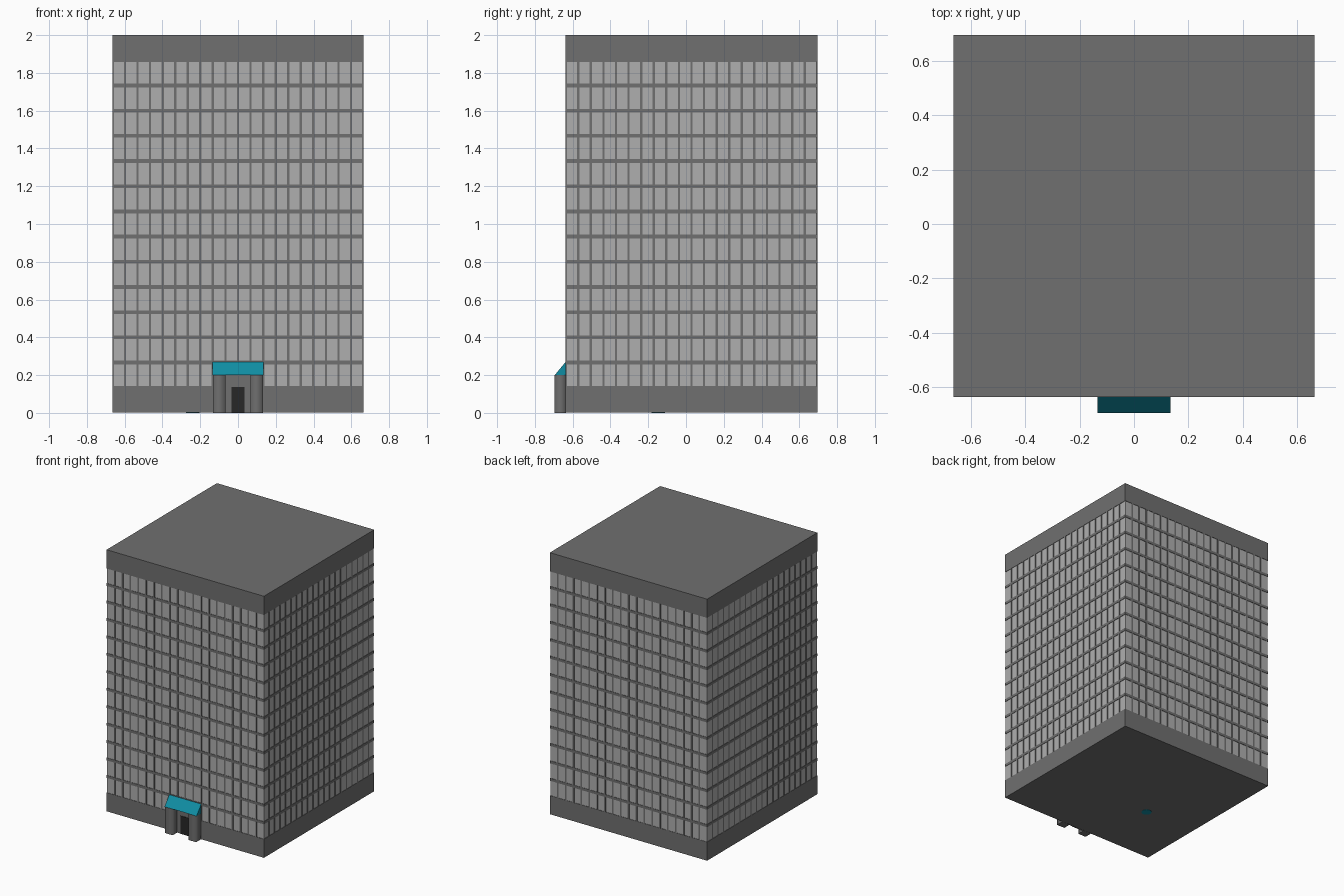
import bpy, bmesh, math
from mathutils import Matrix, Vector

if "Cube" in bpy.data.objects:
    bpy.data.objects.remove(bpy.data.objects["Cube"])

X0, X1, Y0, Y1 = -0.665, 0.665, -0.637, 0.695
FLOOR = 2 / 15
COLS = 20
INSET = 0.003      # glazing sits just behind the bars
HB, HF = 0.010, 0.006  # half widths of floor bands and fins


def material(name, rgb):
    m = bpy.data.materials.new(name)
    m.diffuse_color = (*rgb, 1)
    m.use_nodes = True
    m.node_tree.nodes["Principled BSDF"].inputs["Base Color"].default_value = m.diffuse_color
    return m


WALL = material("wall_grey", (0.16, 0.16, 0.16))
PANE = material("pane_grey", (0.43, 0.43, 0.43))
DARK = material("door_dark", (0.02, 0.02, 0.02))
TEAL = material("teal", (0.005, 0.27, 0.37))


def box(bm, lo, hi):
    lo, hi = Vector(lo), Vector(hi)
    size = hi - lo
    mat = Matrix.Translation((lo + hi) / 2) @ Matrix.Diagonal((*size, 1))
    return bmesh.ops.create_cube(bm, size=1, matrix=mat)["verts"]


def finish(bm, name, mat):
    bmesh.ops.recalc_face_normals(bm, faces=bm.faces[:])
    me = bpy.data.meshes.new(name)
    bm.to_mesh(me)
    bm.free()
    me.materials.append(mat)
    ob = bpy.data.objects.new(name, me)
    bpy.context.collection.objects.link(ob)
    return ob


def box_part(name, lo, hi, mat):
    bm = bmesh.new()
    box(bm, lo, hi)
    return finish(bm, name, mat)


base_top, roof_low = FLOOR + HB, 14 * FLOOR - HB

# Solid base and roof bands
box_part("base", (X0, Y0, 0.001), (X1, Y1, base_top), WALL)
box_part("roof_block", (X0, Y0, roof_low), (X1, Y1, 2), WALL)

# Glazed shaft between them
box_part("window_walls", (X0 + INSET, Y0 + INSET, base_top),
         (X1 - INSET, Y1 - INSET, roof_low), PANE)

# Floor bands, one per storey, all the way round
bm = bmesh.new()
for k in range(2, 14):
    box(bm, (X0, Y0, k * FLOOR - HB), (X1, Y1, k * FLOOR + HB))
finish(bm, "floor_bands", WALL)

# Vertical fins on all four faces
bm = bmesh.new()
for k in range(1, COLS):
    x = X0 + (X1 - X0) * k / COLS
    y = Y0 + (Y1 - Y0) * k / COLS
    for a in (Y0, Y1 - INSET):
        box(bm, (x - HF, a, base_top), (x + HF, a + INSET, roof_low))
    for a in (X0, X1 - INSET):
        box(bm, (a, y - HF, base_top), (a + INSET, y + HF, roof_low))
finish(bm, "window_fins", WALL)

# Entrance wall and door
box_part("entrance_wall", (-0.068, Y0 - 0.004, 0), (0.068, Y0 + 0.002, 0.2), WALL)
box_part("door", (-0.035, Y0 - 0.007, 0), (0.035, Y0, 0.137), DARK)

# Entrance pillars, softly shaded
for side, name in ((-1, "left_pillar"), (1, "right_pillar")):
    xs = sorted((side * 0.066, side * 0.132))
    pillar = box_part(name, (xs[0], -0.695, 0), (xs[1], Y0 + 0.002, 0.2), WALL)
    for p in pillar.data.polygons:
        p.use_smooth = abs(p.normal.z) < 0.5
    for e in pillar.data.edges:
        a, b = (pillar.data.vertices[i].co for i in e.vertices)
        e.use_edge_sharp = abs(a.z - b.z) < 1e-4

# Sloped canopy: wedge profile extruded along x
bm = bmesh.new()
profile = [(Y0, 0.27), (-0.695, 0.2), (Y0, 0.2)]
face = bm.faces.new([bm.verts.new((-0.135, y, z)) for y, z in profile])
ext = bmesh.ops.extrude_face_region(bm, geom=[face])["geom"]
bmesh.ops.translate(bm, vec=(0.27, 0, 0),
                    verts=[g for g in ext if isinstance(g, bmesh.types.BMVert)])
finish(bm, "canopy", TEAL)

# Small disc on the underside
bm = bmesh.new()
bmesh.ops.create_cone(bm, cap_ends=True, segments=24, radius1=0.036, radius2=0.036,
                      depth=0.001, matrix=Matrix.Translation((-0.24, -0.147, 0.0005)))
finish(bm, "underside_disc", TEAL)
